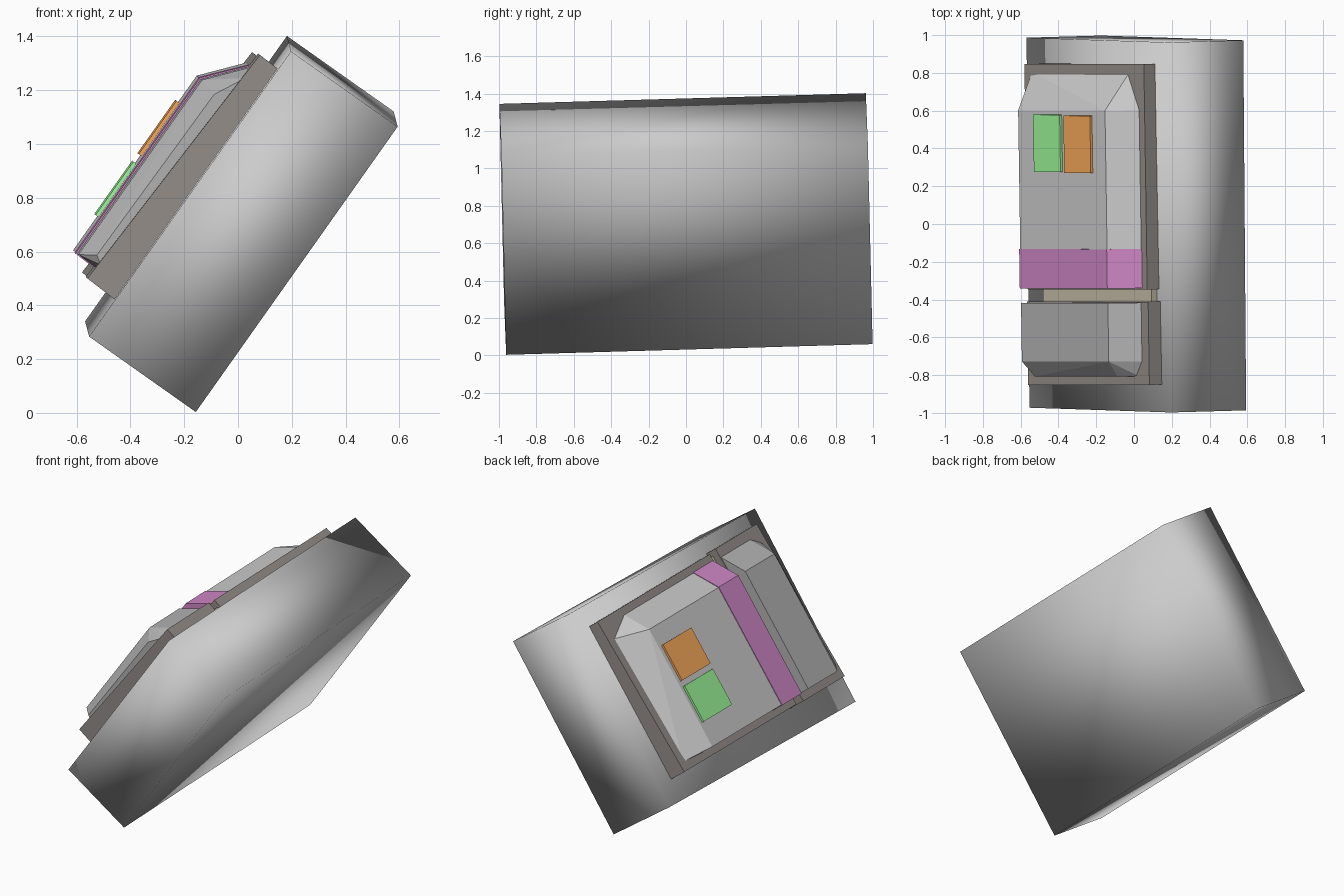
import bpy, bmesh
from mathutils import Vector, Matrix

if "Cube" in bpy.data.objects:
    bpy.data.objects.remove(bpy.data.objects["Cube"])

ORIGIN = Vector((0.0125, 0, 0.7025))


def frame(u, v):
    """Tilted local frame: u up the slope, v to the back, n out of the slope."""
    v = Vector(v).normalized()
    u = Vector(u)
    u = (u - v * u.dot(v)).normalized()
    m = Matrix((u, v, u.cross(v))).transposed().to_4x4()
    m.translation = ORIGIN
    return m


BLOCK = frame((0.75, -0.03, 1.06), (-0.015, 1.96, 0.057))
UNIT = frame((0.61, 0, 0.79), (-0.015, 1, 0.012))


def colour(name, rgb):
    m = bpy.data.materials.new(name)
    m.diffuse_color = (*rgb, 1)
    m.use_nodes = True
    m.node_tree.nodes["Principled BSDF"].inputs["Base Color"].default_value = m.diffuse_color
    return m


def hull(name, pts, matrix, mat=None, smooth=False):
    """Convex solid around (u, v, n) points."""
    bm = bmesh.new()
    for p in pts:
        bm.verts.new(p)
    bmesh.ops.convex_hull(bm, input=bm.verts)
    bmesh.ops.dissolve_limit(bm, angle_limit=0.02, verts=bm.verts, edges=bm.edges)
    bmesh.ops.recalc_face_normals(bm, faces=bm.faces)
    me = bpy.data.meshes.new(name)
    bm.to_mesh(me)
    bm.free()
    for p in me.polygons:
        p.use_smooth = smooth
    ob = bpy.data.objects.new(name, me)
    ob.matrix_world = matrix
    bpy.context.collection.objects.link(ob)
    if mat:
        me.materials.append(mat)
    return ob


def box(name, u, v, n, matrix=UNIT, mat=None, smooth=False):
    return hull(name, [(a, b, c) for a in u for b in v for c in n], matrix, mat, smooth)


def section(v, grow=0.0):
    """Shell cross-section with a chamfer along the upper side."""
    g = grow
    return [(-0.46 - g, v, 0.33), (-0.46 - g, v, 0.424 + g),
            (0.335 + g / 2, v, 0.457 + g), (0.50 + g, v, 0.33)]


def top_n(u):
    return 0.424 + 0.0415 * (u + 0.46)


dark = colour("dark_brown", (0.30, 0.27, 0.25))
mid = colour("mid_grey", (0.45, 0.45, 0.45))
tan = colour("tan", (0.55, 0.50, 0.38))
purple = colour("purple", (0.62, 0.24, 0.56))
green = colour("green", (0.35, 0.95, 0.33))
orange = colour("orange", (0.95, 0.40, 0.10))

# Large tilted block, softly shaded
box("block", (-0.65, 0.65), (-0.98, 0.98), (-0.243, 0.243), BLOCK, smooth=True)

# Base plates and the strip in the gap between them
box("rear_plate", (-0.505, 0.53), (-0.34, 0.853), (0.12, 0.343), mat=dark)
box("front_plate", (-0.51, 0.54), (-0.845, -0.405), (0.12, 0.346), mat=dark)
box("gap_strip", (-0.43, 0.51), (-0.41, -0.335), (0.12, 0.30), mat=tan)

# Chamfered shells, each tapering at its outer end
hull("rear_shell", section(-0.33) + section(0.61)
     + [(-0.45, 0.81, 0.335), (0.395, 0.81, 0.335)], UNIT)
hull("front_shell", section(-0.41) + section(-0.72)
     + [(u, -0.80, n) for u, n in ((-0.44, 0.335), (-0.42, 0.37), (0.32, 0.39), (0.44, 0.335))],
     UNIT, mid)

# Purple band around the rear shell
hull("band", section(-0.333, 0.004) + section(-0.125, 0.004), UNIT, purple)

# Two raised coloured panels
for name, a, b, v, mat in (("green_panel", -0.305, -0.062, (0.285, 0.587), green),
                           ("orange_panel", -0.028, 0.215, (0.28, 0.582), orange)):
    hull(name, [(u, y, top_n(u) + h) for u in (a, b) for y in v for h in (-0.02, 0.014)],
         UNIT, mat)
